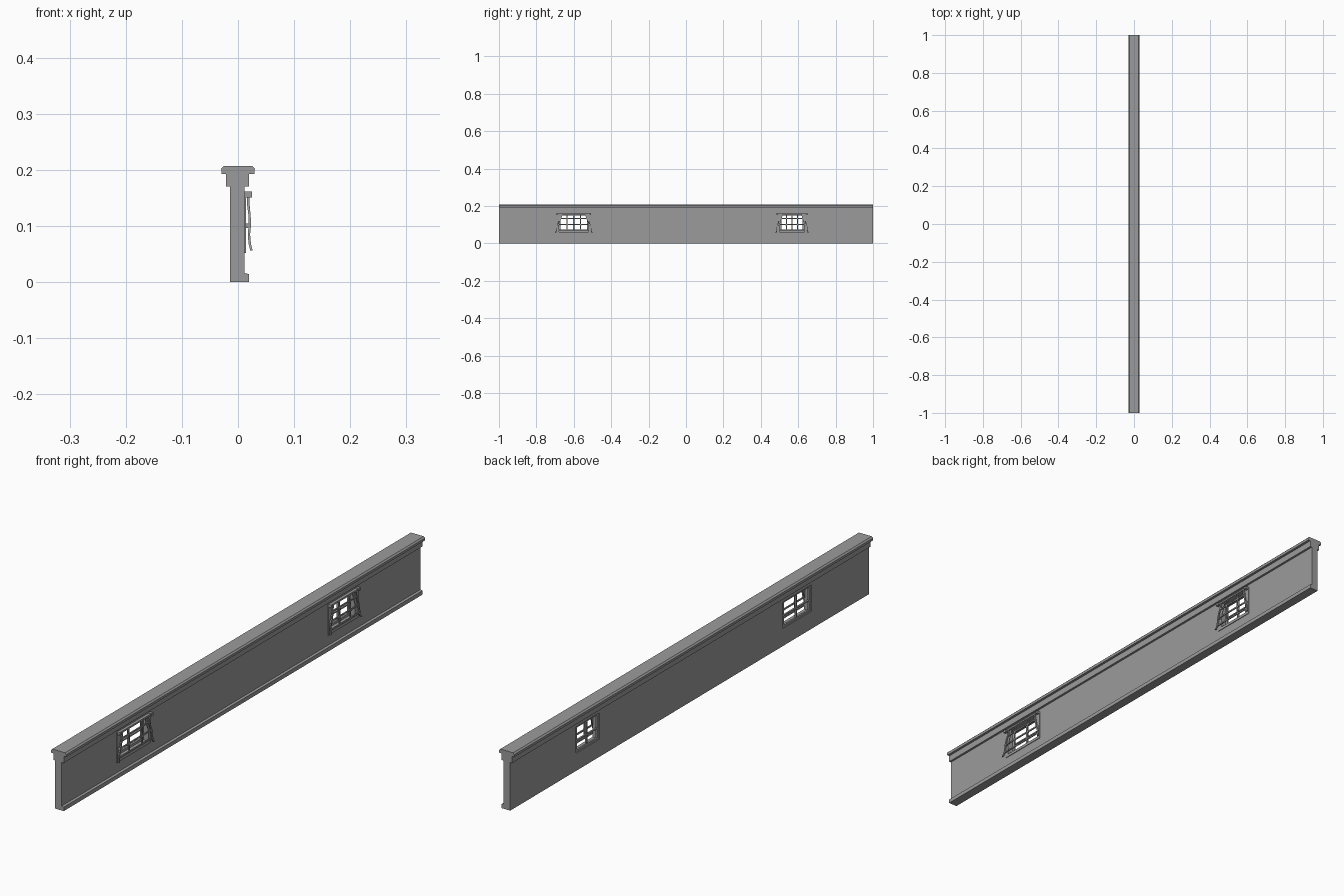
import bpy, bmesh
from mathutils import Vector

if "Cube" in bpy.data.objects:
    bpy.data.objects.remove(bpy.data.objects["Cube"])

grey = bpy.data.materials.new("dark_grey")
grey.diffuse_color = (.33, .33, .33, 1)
grey.use_nodes = True
grey.node_tree.nodes["Principled BSDF"].inputs["Base Color"].default_value = grey.diffuse_color


def finish(name, bm):
    bmesh.ops.recalc_face_normals(bm, faces=bm.faces[:])
    me = bpy.data.meshes.new(name)
    bm.to_mesh(me)
    bm.free()
    me.materials.append(grey)
    ob = bpy.data.objects.new(name, me)
    bpy.context.collection.objects.link(ob)
    return ob


def add_prism(bm, ring, offset):
    """Closed outline extruded by an offset vector."""
    f = bm.faces.new([bm.verts.new(p) for p in ring])
    r = bmesh.ops.extrude_face_region(bm, geom=[f])
    new = [v for v in r["geom"] if isinstance(v, bmesh.types.BMVert)]
    bmesh.ops.translate(bm, verts=new, vec=offset)


def add_box(bm, x0, x1, y0, y1, z0, z1):
    add_prism(bm, [(x0, y0, z0), (x0, y1, z0), (x0, y1, z1), (x0, y0, z1)], (x1 - x0, 0, 0))


def add_strap(bm, pts, r):
    """Square bar swept along points that run mostly up or down."""
    rings = []
    for p in pts:
        p = Vector(p)
        rings.append([bm.verts.new(p + Vector((sx * r * 0.7, sy * r, 0)))
                      for sx, sy in ((-1, -1), (1, -1), (1, 1), (-1, 1))])
    for a, b in zip(rings, rings[1:]):
        for i in range(4):
            bm.faces.new((a[i], a[(i + 1) % 4], b[(i + 1) % 4], b[i]))
    bm.faces.new(rings[0])
    bm.faces.new(rings[-1])


# wall with plinth, stepped cornice and bevelled coping
profile = [(-.014, 0), (.02, 0), (.02, .014), (.012, .016), (.012, .17), (.02, .17),
           (.02, .193), (.029, .193), (.03, .202), (.025, .207), (-.025, .207),
           (-.03, .202), (-.029, .193), (-.021, .193), (-.021, .17), (-.014, .17)]
bm = bmesh.new()
add_prism(bm, [(x, -1, z) for x, z in profile], (0, 2, 0))
wall = finish("wall", bm)

Z0, Z1 = .062, .155
windows = [("left", -.6, .1, .08), ("right", .567, .088, .066)]

# window openings through the wall
for side, yc, outer, inner in windows:
    bm = bmesh.new()
    add_box(bm, -.05, .05, yc - inner, yc + inner, Z0, Z1)
    cutter = finish(side + "_opening_cutter", bm)
    cutter.hide_render = True
    cutter.hide_viewport = True
    mod = wall.modifiers.new(side + "_opening", "BOOLEAN")
    mod.operation = "DIFFERENCE"
    mod.solver = "EXACT"
    mod.object = cutter

for side, yc, outer, inner in windows:
    # raised surround on the wall face
    bm = bmesh.new()
    for s in (-1, 1):
        ya, yb = sorted((yc + s * inner, yc + s * outer * .95))
        add_box(bm, .009, .0145, ya, yb, .052, .158)
        # splayed upper corner plates
        ring = [(.012, yc + s * inner, Z1), (.012, yc + s * inner * .74, Z1),
                (.012, yc + s * inner, .1)]
        add_prism(bm, ring, (.0025, 0, 0))
    add_box(bm, .009, .0145, yc - inner, yc + inner, .052, Z0)
    finish(side + "_window_surround", bm)

    # sash frame set in the opening, with mullion and transom
    bm = bmesh.new()
    xa, xb = -.011, -.005
    for s in (-1, 1):
        ya, yb = sorted((yc + s * inner, yc + s * (inner - .01)))
        add_box(bm, xa, xb, ya, yb, Z0, Z1)
    add_box(bm, xa, xb, yc - inner, yc + inner, Z0, Z0 + .008)
    add_box(bm, xa, xb, yc - inner, yc + inner, Z1 - .006, Z1)
    add_box(bm, xa, xb, yc - .003, yc + .003, Z0, Z1)
    add_box(bm, xa, xb, yc - inner, yc + inner, .1, .1045)
    finish(side + "_sash_frame", bm)

    # top rail with end blocks
    bm = bmesh.new()
    add_box(bm, .012, .022, yc - outer * .93, yc + outer * .93, .153, .159)
    for s in (-1, 1):
        y = yc + s * outer * .88
        add_box(bm, .012, .025, y - .005, y + .005, .151, .161)
    finish(side + "_top_rail", bm)

    # bowed upright bars
    bm = bmesh.new()
    curve = [(.018, .155), (.018, .14), (.0205, .12), (.021, .1), (.0195, .085), (.021, .068)]
    for t in (-.45, .45):
        add_strap(bm, [(x, yc + t * inner, z) for x, z in curve], .0025)
    # flared outer straps with turned-out feet
    for s in (-1, 1):
        spread = (.72, .74, .8, .86, .9, .93, .98)
        path = curve + [(.024, .056)]
        add_strap(bm, [(x, yc + s * outer * k, z) for (x, z), k in zip(path, spread)], .003)
    finish(side + "_grille_uprights", bm)

    # cross bars and clamps
    bm = bmesh.new()
    for z, x, k in ((.132, .019, .75), (.1, .02, .87), (.071, .0205, .93)):
        add_box(bm, x - .002, x + .002, yc - outer * k, yc + outer * k, z - .0025, z + .0025)
    for t in (-.45, .45):
        y = yc + t * inner
        add_box(bm, .017, .0235, y - .004, y + .004, .096, .104)
    # wall ties holding the middle bar
    for s in (-1, 1):
        y = yc + s * outer * .85
        add_box(bm, .011, .0235, y - .004, y + .004, .096, .104)
    finish(side + "_grille_cross_bars", bm)
